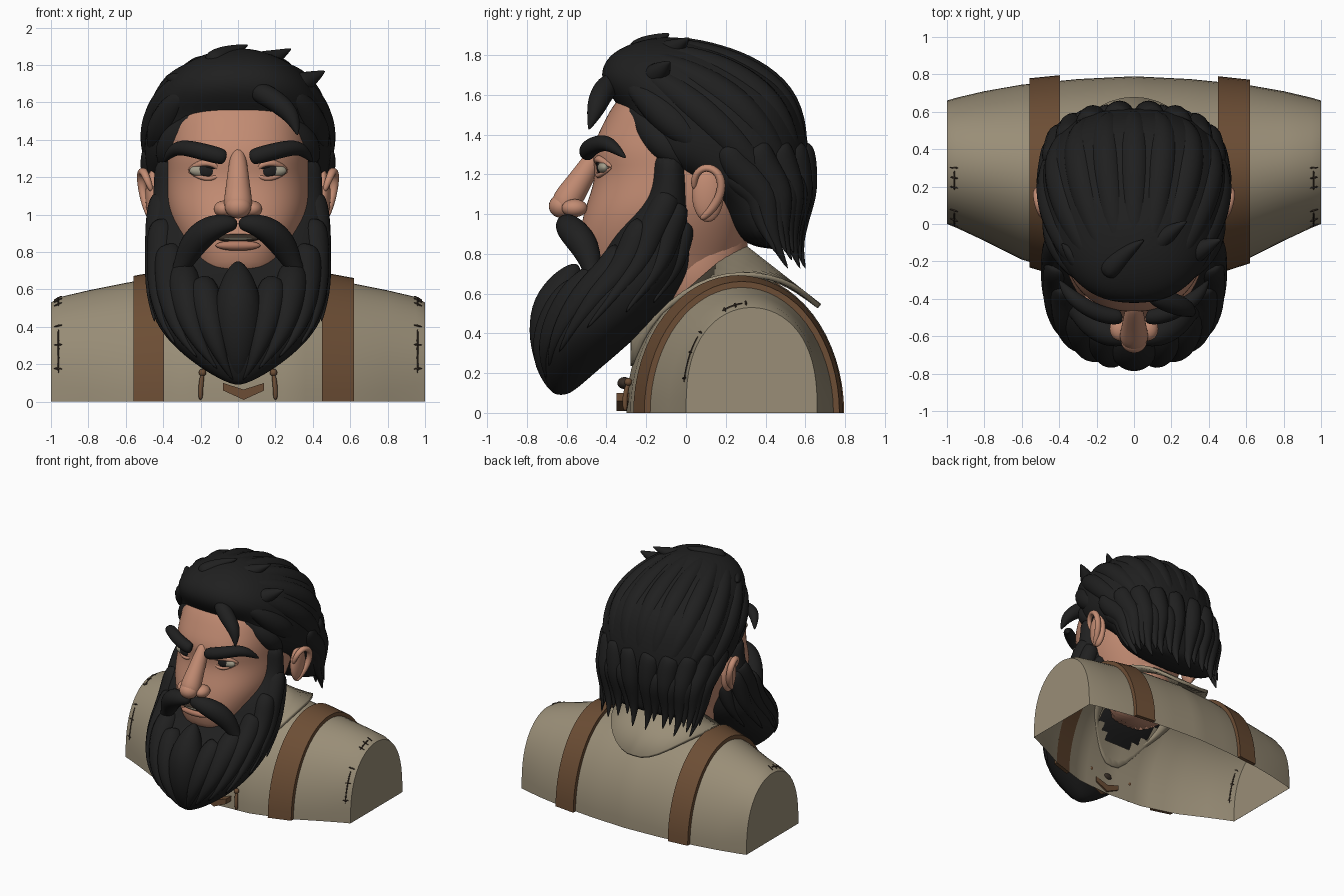
import bpy, bmesh, math
from mathutils import Vector
from mathutils.bvhtree import BVHTree

cube = bpy.data.objects.get("Cube")
if cube:
    bpy.data.objects.remove(cube)


def material(name, r, g, b):
    m = bpy.data.materials.new(name)
    m.use_nodes = True
    m.diffuse_color = (r, g, b, 1)
    m.node_tree.nodes["Principled BSDF"].inputs["Base Color"].default_value = (r, g, b, 1)
    return m


BLACK = material("black hair", .014, .014, .014)
SKIN = material("skin", .54, .26, .17)
CLOTH = material("tan cloth", .32, .27, .185)
LEATHER = material("brown leather", .15, .075, .035)
DARK = material("dark seam", .04, .028, .02)
WHITE = material("eye white", .36, .33, .25)
LIP = material("lip", .45, .2, .13)


def loft(name, rings, mat, caps=True, closed=True, sub=0, angle=180):
    """Skin a list of equal rings into one mesh object."""
    n = len(rings[0])
    bm = bmesh.new()
    vs = [[bm.verts.new(p) for p in ring] for ring in rings]
    for a, b in zip(vs, vs[1:]):
        for i in range(n if closed else n - 1):
            j = (i + 1) % n
            bm.faces.new((a[i], a[j], b[j], b[i]))
    if caps:
        bm.faces.new(vs[0])
        bm.faces.new(vs[-1])
    bmesh.ops.recalc_face_normals(bm, faces=bm.faces[:])
    me = bpy.data.meshes.new(name)
    bm.to_mesh(me)
    bm.free()
    me.materials.append(mat)
    ob = bpy.data.objects.new(name, me)
    bpy.context.collection.objects.link(ob)
    bpy.ops.object.select_all(action='DESELECT')
    ob.select_set(True)
    bpy.context.view_layer.objects.active = ob
    bpy.ops.object.shade_smooth_by_angle(angle=math.radians(angle))
    if sub:
        mod = ob.modifiers.new("smooth", 'SUBSURF')
        mod.levels = mod.render_levels = sub
    return ob


def tube(name, pts, radii, mat, sides=8, sub=2):
    """Round tapered strand along a path."""
    pts = [Vector(p) for p in pts]
    rings, n = [], None
    for i, p in enumerate(pts):
        t = (pts[min(i + 1, len(pts) - 1)] - pts[max(i - 1, 0)]).normalized()
        n = t.orthogonal() if n is None else n - t * n.dot(t)
        n.normalize()
        b = t.cross(n)
        steps = [math.tau * k / sides for k in range(sides)]
        rings.append([p + (n * math.cos(s) + b * math.sin(s)) * radii[i] for s in steps])
    return loft(name, rings, mat, sub=sub)


def ball(name, loc, size, mat):
    bpy.ops.mesh.primitive_uv_sphere_add(segments=24, ring_count=14, location=loc)
    ob = bpy.context.object
    ob.name, ob.scale = name, size
    ob.data.materials.append(mat)
    bpy.ops.object.shade_smooth()


def interp(sec, k):
    k = min(max(k, sec[0][0]), sec[-1][0])
    for a, b in zip(sec, sec[1:]):
        if k <= b[0]:
            f = (k - a[0]) / (b[0] - a[0])
            return [u + (v - u) * f for u, v in zip(a, b)][1:]


def ring_point(sec, z, a, s=1):
    """Point on a rounded horizontal section; angle zero faces the front."""
    yf, yb, w = interp(sec, z)
    soft = lambda v: math.copysign(abs(v) ** .85, v)
    return Vector((w * s * soft(math.sin(a)),
                   (yf + yb) / 2 - (yb - yf) / 2 * s * soft(math.cos(a)), z))


def volume(name, sec, mat):
    return loft(name, [[ring_point(sec, row[0], math.tau * i / 32) for i in range(32)]
                       for row in sec], mat, sub=2)


def lock(name, sec, a, z0, z1, r, sweep=0, flick=0):
    """Tapered lock that runs down a volume and flicks out at its tip."""
    pts, radii = [], []
    for i in range(11):
        t = i / 10
        z = z1 + (z0 - z1) * math.cos(t * math.pi / 2)
        pts.append(ring_point(sec, z, a + sweep * t, .89 + flick * t ** 4))
        radii.append(max(.004, r * 1.1 * math.sin(math.pi * (.2 + .8 * t))))
    tube(name, pts, radii, BLACK, sub=1)


# Torso: arched sections across the shoulders (x, front, back, height, roundness)
BODY = [(0, -.3, .79, .70, .95), (.3, -.28, .775, .69, 1), (.6, -.19, .745, .635, 1),
        (.8, -.09, .71, .595, .95), (.95, -.02, .675, .56, .8), (1, 0, .66, .53, .75)]


def body_point(x, t, off=0):
    yf, yb, h, q = interp(BODY, abs(x))
    c, s = math.cos(math.pi * t), max(0, math.sin(math.pi * t))
    return Vector((x, (yf + yb) / 2 - ((yb - yf) / 2 + off) * c, (h + off) * s ** q))


def body_height(x, y):
    yf, yb, h, q = interp(BODY, abs(x))
    c = (y - (yf + yb) / 2) / ((yb - yf) / 2)
    return h * max(0, 1 - c * c) ** (q / 2)


def body_arch(x):
    return [body_point(x, i / 32) for i in range(33)]


stations = [-1, -.95, -.8, -.6] + [i * .06 for i in range(-8, 9)] + [.6, .8, .95, 1]
torso = loft("shirt_body", [body_arch(x) for x in stations], CLOTH, False, False, angle=40)
# Neck opening in the shirt
bm = bmesh.new()
bm.from_mesh(torso.data)
hole = [f for f in bm.faces if f.normal.z > 0 and
        (f.calc_center_median().x / .3) ** 2 + ((f.calc_center_median().y - .08) / .3) ** 2 < 1]
bmesh.ops.delete(bm, geom=hole, context='FACES')
bm.to_mesh(torso.data)
bm.free()
for side in (-1, 1):
    loft("shoulder_end", [body_arch(side), body_arch(side * .999)], CLOTH, angle=40)

# Collar: sloping band from the shoulders up to the neck
collar = []
for f in (0, .5, 1):
    ring = []
    for i in range(40):
        a = math.tau * i / 40
        x, y = .41 * math.sin(a), .2 - .48 * math.cos(a)
        lift = .035 + .08 * max(0, -math.cos(a)) ** 2
        outer = Vector((x, y, body_height(x, y) + lift))
        inner = Vector((.28 * math.sin(a), -.28 * math.cos(a), .62 - .24 * math.cos(a)))
        ring.append(outer.lerp(inner, f))
    collar.append(ring)
band = loft("collar", collar, CLOTH, caps=False, angle=50)
band.modifiers.new("thickness", 'SOLIDIFY').thickness = .025
tube("neck", [(0, .06, .48), (0, .05, .7), (0, .06, 1.05)], [.25, .25, .28], SKIN, 24, 1)

# Suspender straps
for a, b in ((-.56, -.395), (.45, .62)):
    loft("strap", [[body_point(a, i / 32), body_point(a, i / 32, .03),
                    body_point(b, i / 32, .03), body_point(b, i / 32)]
                   for i in range(33)], LEATHER, angle=40)
# Laces, sleeve stitches and clasp
for side in (-1, 1):
    tube("lace", [(side * .19, -.29, .15), (side * .2, -.31, .08), (side * .2, -.305, .005)],
         [.014] * 3, LEATHER)
    ball("lace_knob", (side * .19, -.29, .155), (.02, .02, .02), LEATHER)
    for t0, t1 in ((.06, .22), (.36, .46)):
        ts = [t0 + (t1 - t0) * i / 4 for i in range(5)]
        tube("sleeve_seam", [body_point(side * .96, t, .001) for t in ts], [.005] * 5, DARK)
        for t in ts[::2]:
            tube("stitch", [body_point(side * x, t + .015, .003) for x in (.94, .96, .985)],
                 [.004, .006, .004], DARK)
shield = [(-.08, .1), (.03, .065), (.14, .1), (.14, .06), (.03, .01), (-.08, .06)]
loft("clasp", [[(x, y, z) for x, z in shield] for y in (-.35, -.28)], LEATHER, angle=30)
ball("clasp_knot", (.02, -.31, .15), (.05, .035, .03), DARK)

# Head (height, front, back, half width)
HEAD = [(.64, -.48, .2, .24), (.75, -.525, .25, .27), (.85, -.545, .3, .32),
        (1, -.52, .35, .38), (1.12, -.475, .4, .39), (1.22, -.455, .4, .385),
        (1.32, -.485, .4, .385), (1.45, -.42, .4, .375), (1.57, -.36, .36, .36),
        (1.7, -.22, .28, .28)]
volume("head", HEAD, SKIN)

# Nose and mouth
tube("nose", [(0, -.42, 1.36), (0, -.475, 1.26), (0, -.55, 1.14), (0, -.615, 1.05),
              (0, -.6, 1.0)], [.03, .055, .068, .085, .06], SKIN, 12)
ball("nose_tip", (0, -.625, 1.04), (.07, .065, .06), SKIN)
ball("mouth", (0, -.545, .875), (.12, .03, .022), DARK)
ball("teeth", (0, -.555, .872), (.085, .025, .01), WHITE)
ball("lower_lip", (0, -.545, .835), (.12, .035, .028), LIP)
for s in (-1, 1):
    ball("nostril", (s * .075, -.56, 1.03), (.055, .065, .045), SKIN)
    # Eyes with lids, and brows
    ball("eyeball", (s * .175, -.41, 1.235), (.085, .035, .036), WHITE)
    ball("iris", (s * .165, -.436, 1.237), (.045, .014, .034), BLACK)
    for name, dz, r, mat in (("upper_lid", .045, .022, SKIN), ("lash", .027, .011, BLACK),
                             ("lower_lid", -.042, .014, SKIN)):
        tube(name, [(s * .08, -.43, 1.225), (s * .13, -.45, 1.232 + dz),
                    (s * .2, -.435, 1.235 + dz), (s * .27, -.37, 1.235)],
             [r * .5, r, r, r * .5], mat)
    tube("eyebrow", [(s * .065, -.49, 1.305), (s * .085, -.5, 1.31), (s * .2, -.48, 1.34),
                     (s * .31, -.41, 1.365), (s * .36, -.36, 1.335), (s * .4, -.3, 1.28)],
         [.035, .05, .05, .046, .034, .006], BLACK)
    # Ears with a raised rim
    ball("ear", (s * .455, .11, 1.1), (.04, .08, .14), SKIN)
    tube("ear_rim", [(s * .46, .04, 1.12), (s * .49, .04, 1.2), (s * .51, .1, 1.245),
                     (s * .52, .17, 1.21), (s * .51, .185, 1.12), (s * .485, .14, 1.03),
                     (s * .46, .07, .97)], [.015, .022, .025, .027, .025, .025, .02], SKIN)
    # Moustache halves
    tube("moustache", [(0, -.6, .95), (s * .06, -.61, .955), (s * .15, -.585, .93),
                       (s * .23, -.52, .86), (s * .28, -.48, .77), (s * .32, -.47, .69),
                       (s * .38, -.46, .66)], [.03, .055, .08, .085, .065, .04, .004], BLACK)

# Beard volume and its locks
BEARD = [(.09, -.66, -.6, .02), (.12, -.69, -.55, .1), (.2, -.73, -.46, .23),
         (.3, -.75, -.34, .35), (.4, -.73, -.23, .43), (.5, -.69, -.1, .47),
         (.6, -.62, -.03, .49), (.7, -.5, .03, .49), (.8, -.43, .05, .48),
         (.9, -.39, .06, .475), (1, -.3, .06, .465), (1.1, -.22, .05, .455),
         (1.22, -.2, .04, .45), (1.34, -.2, .02, .44)]
volume("beard", BEARD, BLACK)
tube("chin_lock", [(0, -.545, .75), (0, -.59, .68), (0, -.65, .55), (0, -.665, .4),
                   (0, -.67, .25), (0, -.65, .14), (.01, -.63, .09)],
     [.02, .08, .135, .14, .1, .05, .01], BLACK, 10)
for s in (-1, 1):
    for a, z0, z1, r in ((.4, .63, .11, .085), (.7, .7, .17, .09), (1.0, .82, .23, .085),
                         (1.3, .95, .3, .08), (1.6, 1.1, .42, .075), (1.95, 1.05, .5, .07),
                         (2.35, .95, .55, .06)):
        lock("beard_lock", BEARD, s * a, z0, z1, r, -.14 * s, .13)

# Hair volume
HAIR = [(.72, .4, .6, .38), (.82, .32, .57, .42), (.95, .21, .575, .45),
        (1.1, .14, .61, .47), (1.25, -.2, .62, .49), (1.35, -.29, .62, .505),
        (1.5, -.31, .585, .49), (1.58, -.37, .55, .465), (1.65, -.42, .5, .43),
        (1.72, -.43, .41, .385), (1.8, -.39, .27, .3), (1.86, -.28, .08, .18),
        (1.89, -.15, -.02, .06)]
hair = volume("hair", HAIR[1:], BLACK)
tree = BVHTree.FromObject(hair, bpy.context.evaluated_depsgraph_get())
# Long locks swept from the forehead over the crown to the nape
core, back, up = Vector((0, .05, 1.25)), Vector((0, .7, -.71)), Vector((0, .71, .7))
for deg in range(-96, 97, 16):
    side = Vector((math.sin(math.radians(deg)), 0, 0)) + up * math.cos(math.radians(deg))
    first, last = (28, 92) if abs(deg) > 75 else (16, 156)
    path, radii = [], []
    for i in range(15):
        t = i / 14
        th = math.radians(first + (last - first) * t)
        ray = back * -math.cos(th) + side * math.sin(th)
        path.append(tree.ray_cast(core, ray.normalized())[0] - ray * .06)
        radii.append(.012 + .085 * math.sin(math.pi * (.12 + .86 * t)))
    tube("swept_lock", path, radii, BLACK, sub=1)
for s in (-1, 1):
    # Hanging locks at the nape, with shorter ones between
    for i in range(5):
        lock("nape_lock", HAIR, s * (1.62 + i * .34), 1.35, .72 + .04 * (i % 2), .085, .06 * s, .14)
        lock("short_lock", HAIR, s * (1.45 + i * .34), 1.2, .8, .065, .12 * s, .17)

# Loose tufts on the crown, and the forelock
for path in ([(-.16, -.28, 1.8), (-.06, -.16, 1.86), (.06, -.08, 1.91)],
             [(.08, -.14, 1.8), (.18, -.05, 1.83), (.29, .02, 1.89)],
             [(.28, -.18, 1.68), (.38, -.12, 1.72), (.47, -.08, 1.77)],
             [(-.22, -.25, 1.68), (-.32, -.18, 1.72), (-.39, -.1, 1.74)]):
    tube("crown_tuft", path, [.08, .055, .003], BLACK)
tube("forelock", [(.08, -.36, 1.67), (.17, -.41, 1.63), (.25, -.44, 1.57),
                  (.3, -.46, 1.51), (.32, -.49, 1.42)], [.06, .065, .06, .045, .004], BLACK)
